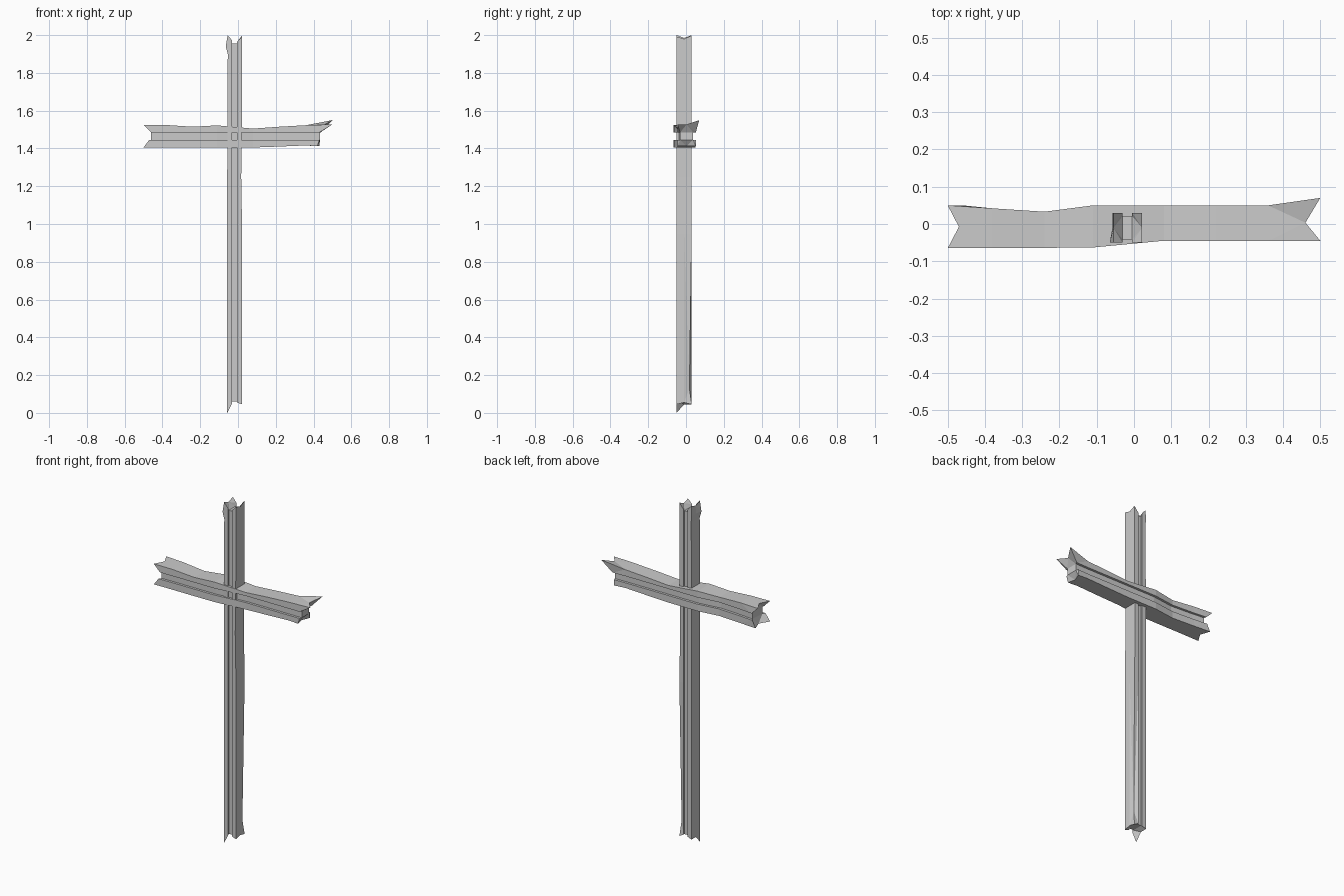
import bpy, bmesh


def splintered_plank(name, stations, start, end, inner, groove, to_xyz):
    """Loft a plank with a groove front and back.
    stations: (axial, u_low, u_high, front, back, {index: (u, v)} moves);
    the first and last stations take splintered axial positions from start / end."""
    u1, u2 = inner
    bm = bmesh.new()
    rings = []
    for i, (a, u0, u3, f, b, moves) in enumerate(stations):
        m = (f + b) / 2
        g = groove
        section = [(u0, f), (u1, f), (u1, f + g), (u2, f + g), (u2, f), (u3, f), (u3, m),
                   (u3, b), (u2, b), (u2, b - g), (u1, b - g), (u1, b), (u0, b), (u0, m)]
        for k, p in moves.items():
            section[k] = p
        axial = start if i == 0 else end if i == len(stations) - 1 else [a] * 14
        rings.append([bm.verts.new(to_xyz(t, u, v)) for t, (u, v) in zip(axial, section)])
    for r0, r1 in zip(rings, rings[1:]):
        for k in range(14):
            n = (k + 1) % 14
            bm.faces.new((r0[k], r0[n], r1[n], r1[k]))
    # Jagged end caps
    caps = [(0, 1, 2, 13), (13, 2, 10), (13, 10, 11, 12), (2, 3, 9, 10),
            (3, 4, 5, 6), (3, 6, 9), (6, 7, 8, 9)]
    for ring in (rings[0], rings[-1]):
        for c in caps:
            bm.faces.new([ring[k] for k in c])
    bmesh.ops.recalc_face_normals(bm, faces=bm.faces)
    bmesh.ops.triangulate(bm, faces=bm.faces)
    mesh = bpy.data.meshes.new(name)
    bm.to_mesh(mesh)
    bm.free()
    obj = bpy.data.objects.new(name, mesh)
    bpy.context.collection.objects.link(obj)
    return obj


# Upright post, running along z
splintered_plank(
    "upright_post",
    [(0.04, -0.057, 0.022, -0.05, 0.03, {}),
     (0.13, -0.057, 0.022, -0.05, 0.03, {7: (0.016, 0.018)}),
     (0.95, -0.057, 0.022, -0.05, 0.03, {}),
     (1.25, -0.057, 0.017, -0.05, 0.03, {}),
     (1.70, -0.056, 0.022, -0.05, 0.03, {}),
     (1.90, -0.054, 0.022, -0.05, 0.03, {}),
     (1.94, -0.058, 0.022, -0.05, 0.03, {0: (-0.065, -0.05)}),
     (2.00, -0.055, 0.022, -0.05, 0.03, {})],
    [0.0, 0.05, 0.06, 0.06, 0.055, 0.045, 0.055, 0.045, 0.06, 0.06, 0.06, 0.055, 0.045, 0.045],
    [2.0, 1.972, 1.955, 1.955, 1.965, 1.992, 1.98,
     1.998, 1.965, 1.955, 1.955, 1.972, 2.0, 1.985],
    (-0.031, -0.005), 0.009, lambda t, u, v: (u, v, t))

# Cross beam, running along x
splintered_plank(
    "cross_beam",
    [(-0.48, 1.405, 1.525, -0.065, 0.05, {}),
     (-0.38, 1.405, 1.524, -0.064, 0.042, {}),
     (-0.24, 1.405, 1.515, -0.064, 0.033, {}),
     (-0.11, 1.405, 1.522, -0.063, 0.05, {}),
     (0.08, 1.405, 1.505, -0.045, 0.05, {}),
     (0.22, 1.410, 1.515, -0.045, 0.05, {}),
     (0.36, 1.416, 1.523, -0.045, 0.05, {}),
     (0.43, 1.412, 1.527, -0.045, 0.052, {7: (1.55, 0.07)})],
    [-0.5, -0.47, -0.46, -0.46, -0.46, -0.5, -0.47,
     -0.5, -0.46, -0.455, -0.455, -0.465, -0.485, -0.465],
    [0.42, 0.43, 0.435, 0.435, 0.43, 0.5, 0.46,
     0.5, 0.44, 0.435, 0.435, 0.43, 0.43, 0.41],
    (1.446, 1.485), 0.014, lambda t, u, v: (t, v, u))
